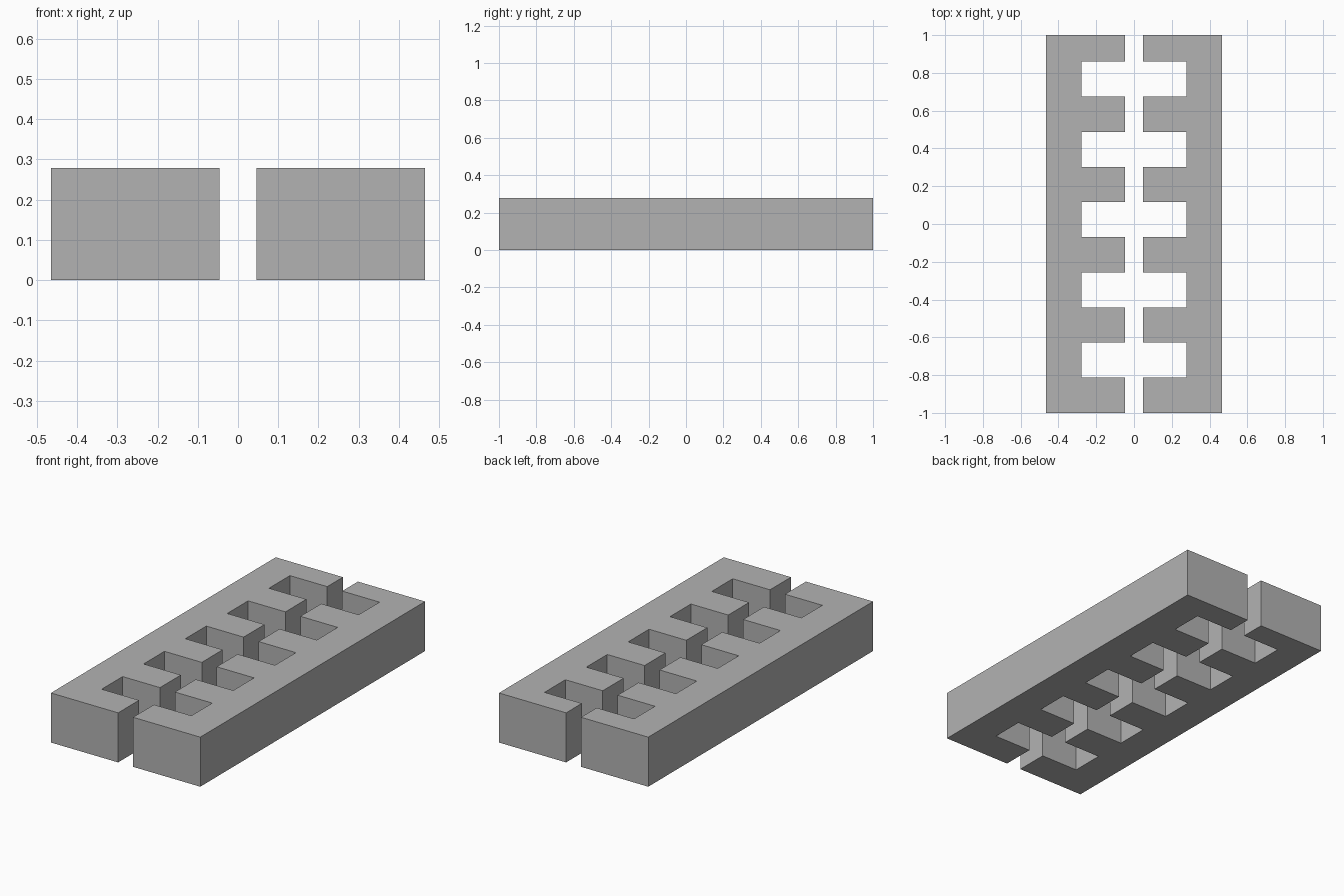
import bpy
import bmesh

cube = bpy.data.objects.get("Cube")
if cube:
    bpy.data.objects.remove(cube, do_unlink=True)

# Plain grey material
grey = bpy.data.materials.new("plain_grey")
grey.use_nodes = True
colour = (0.45, 0.45, 0.45, 1)
grey.diffuse_color = colour
grey.node_tree.nodes["Principled BSDF"].inputs["Base Color"].default_value = colour

# The whole part sits on a regular module
UNIT = 1 / 43
OUTER, NOTCH, INNER = 20 * UNIT, 12 * UNIT, 2 * UNIT
HEIGHT = 12 * UNIT
STEP = 8 * UNIT
NOTCHES = 5


def comb_outline():
    """Half outline: straight outer edge, toothed inner edge."""
    points = [(OUTER, -1), (OUTER, 1), (INNER, 1)]
    for i in reversed(range(NOTCHES)):
        low = -1 + STEP * (2 * i + 1)
        high = low + STEP
        points += [(INNER, high), (NOTCH, high), (NOTCH, low), (INNER, low)]
    return points + [(INNER, -1)]


def toothed_bar(name, side):
    bm = bmesh.new()
    base = bm.faces.new([bm.verts.new((side * x, y, 0)) for x, y in comb_outline()])
    top = bmesh.ops.extrude_face_region(bm, geom=[base], use_keep_orig=True)
    verts = [g for g in top["geom"] if isinstance(g, bmesh.types.BMVert)]
    bmesh.ops.translate(bm, vec=(0, 0, HEIGHT), verts=verts)
    bmesh.ops.recalc_face_normals(bm, faces=bm.faces)
    mesh = bpy.data.meshes.new(name)
    bm.to_mesh(mesh)
    bm.free()
    mesh.materials.append(grey)
    obj = bpy.data.objects.new(name, mesh)
    bpy.context.collection.objects.link(obj)


# Two mirrored bars with teeth facing each other
toothed_bar("left_toothed_bar", 1)
toothed_bar("right_toothed_bar", -1)
